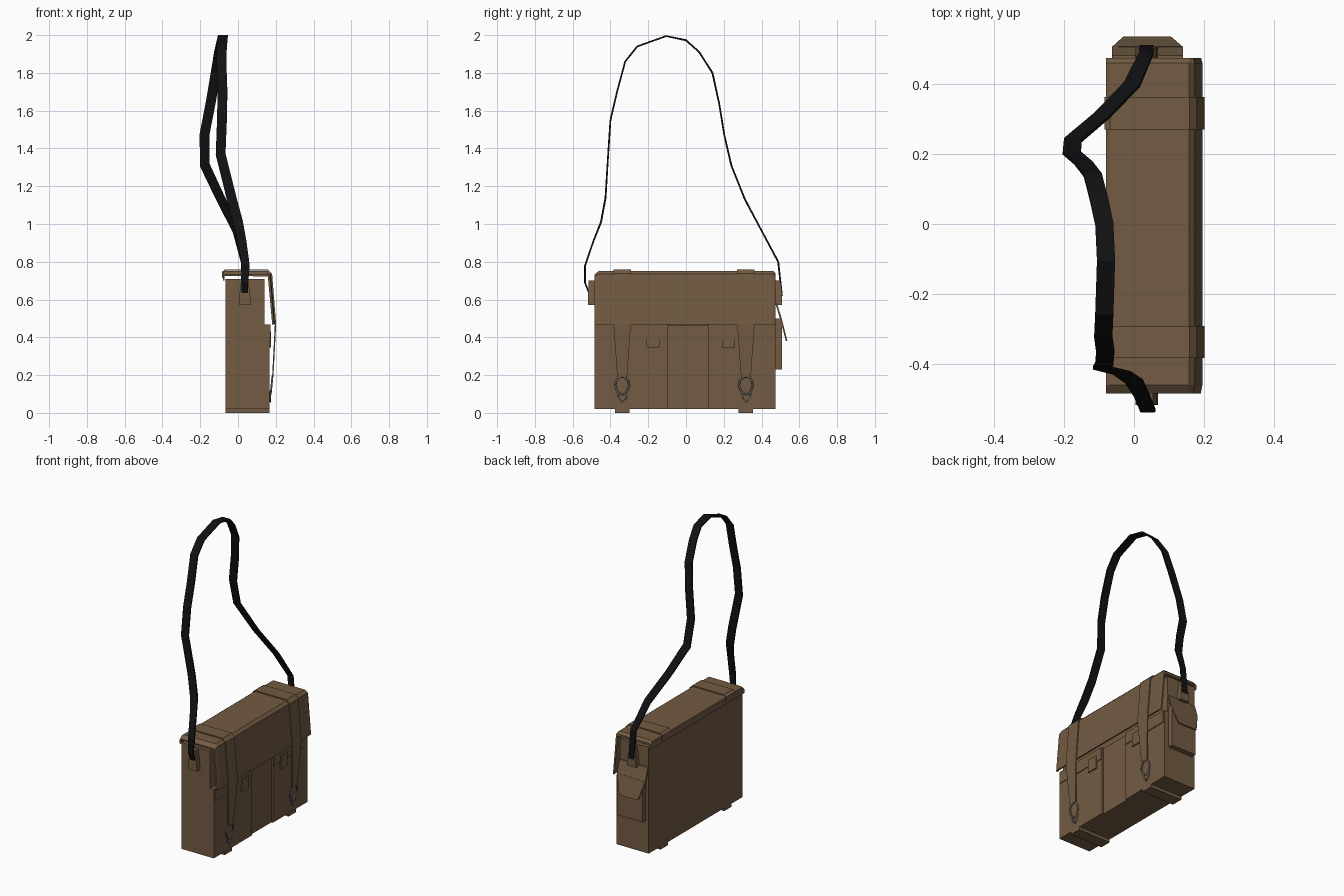
import bpy, bmesh, math
from mathutils import Vector

if "Cube" in bpy.data.objects:
    bpy.data.objects.remove(bpy.data.objects["Cube"])


def material(name, rgb):
    m = bpy.data.materials.new(name)
    m.diffuse_color = (*rgb, 1)
    m.use_nodes = True
    m.node_tree.nodes["Principled BSDF"].inputs["Base Color"].default_value = m.diffuse_color
    return m


CANVAS = material("canvas_brown", (0.17, 0.105, 0.056))
BLACK = material("webbing_black", (0.006, 0.006, 0.007))
METAL = material("metal_grey", (0.22, 0.22, 0.22))


def finish(name, bm, mat):
    bmesh.ops.recalc_face_normals(bm, faces=bm.faces)
    me = bpy.data.meshes.new(name)
    bm.to_mesh(me)
    bm.free()
    me.materials.append(mat)
    ob = bpy.data.objects.new(name, me)
    bpy.context.collection.objects.link(ob)
    return ob


def loft(name, rings, mat=CANVAS):
    """Skin equal-length closed rings and cap both ends."""
    bm = bmesh.new()
    vs = [[bm.verts.new(p) for p in r] for r in rings]
    n = len(rings[0])
    for a, b in zip(vs, vs[1:]):
        for i in range(n):
            j = (i + 1) % n
            bm.faces.new((a[i], a[j], b[j], b[i]))
    bm.faces.new(vs[0])
    bm.faces.new(vs[-1])
    return finish(name, bm, mat)


def rect(x0, x1, y0, y1, z):
    return [(x0, y0, z), (x1, y0, z), (x1, y1, z), (x0, y1, z)]


def box(name, x, y, z):
    return loft(name, [rect(*x, *y, z[0]), rect(*x, *y, z[1])])


def ribbon(name, path, axis, widths, thick, mat):
    """Flat webbing along a path, its width lying along the given axis."""
    pts = [Vector(p) for p in path]
    rings = []
    for i, p in enumerate(pts):
        t = (pts[min(i + 1, len(pts) - 1)] - pts[max(i - 1, 0)]).normalized()
        side = (axis - t * axis.dot(t)).normalized()
        nrm = t.cross(side) * thick / 2
        s = side * widths[i]
        rings.append([p - s - nrm, p + s - nrm, p + s + nrm, p - s + nrm])
    return loft(name, rings, mat)


def wire(name, pts, radius, closed=True):
    cu = bpy.data.curves.new(name, 'CURVE')
    cu.dimensions = '3D'
    cu.bevel_depth = radius
    cu.bevel_resolution = 1
    sp = cu.splines.new('POLY')
    sp.points.add(len(pts) - 1)
    for q, p in zip(sp.points, pts):
        q.co = (*p, 1)
    sp.use_cyclic_u = closed
    cu.materials.append(METAL)
    ob = bpy.data.objects.new(name, cu)
    bpy.context.collection.objects.link(ob)


# Main compartment
box("body", (-0.065, 0.14), (-0.485, 0.475), (0.02, 0.71))

# Front panel filling the recess between the pockets
box("front_panel", (0.14, 0.155), (-0.095, 0.12), (0.02, 0.465))

# Two front pockets, each with a closing flap and tab
for side, y0, y1, ty in (("left", -0.485, -0.095, -0.175), ("right", 0.12, 0.475, 0.225)):
    box(side + "_front_pocket", (0.14, 0.166), (y0, y1), (0.02, 0.468))
    box(side + "_pocket_flap", (0.164, 0.171), (y0 + 0.005, y1 - 0.005), (0.39, 0.468))
    box(side + "_pocket_tab", (0.168, 0.176), (ty - 0.035, ty + 0.035), (0.345, 0.43))


# Lid: one bent sheet with chamfered ends
def lid_ring(y, drop, pull):
    top = 0.752 - drop
    prof = [(-0.08, 0.70), (-0.08, 0.744 - drop), (-0.068, top), (0.157, top),
            (0.174 - pull, 0.735 - drop * 0.5), (0.196 - pull, 0.468), (0.186 - pull, 0.468),
            (0.158, 0.722), (-0.071, 0.726), (-0.071, 0.70)]
    return [(x, y, z) for x, z in prof]


loft("lid", [lid_ring(-0.485, 0.02, 0.005), lid_ring(-0.46, 0, 0),
             lid_ring(0.46, 0, 0), lid_ring(0.475, 0.015, 0.004)])

# Closure straps, bottom bands and metal clips
Y = Vector((0, 1, 0))
for side, yc in (("left", -0.338), ("right", 0.317)):
    prof = [(-0.081, 0.715), (-0.081, 0.747), (-0.068, 0.756), (0.158, 0.756),
            (0.177, 0.737), (0.1985, 0.468), (0.184, 0.19)]
    ribbon(side + "_closure_strap", [(x, yc, z) for x, z in prof], Y,
           [0.046] * 6 + [0.026], 0.007, CANVAS)
    box(side + "_bottom_band", (-0.065, 0.168), (yc - 0.038, yc + 0.038), (0, 0.022))
    # D shaped ring
    ring = []
    for k in range(12):
        a = 2 * math.pi * k / 12
        z = 0.145 + 0.048 * math.sin(a)
        w = 0.037 if math.sin(a) >= 0 else 0.033
        ring.append((0.168 + (z - 0.05) * 0.1, yc + w * math.cos(a), z))
    wire(side + "_clip_ring", ring, 0.005)
    # Swivel hook hanging below the ring
    hook = [(-0.022, 0.115), (-0.02, 0.085), (0, 0.058), (0.022, 0.078), (0.024, 0.115)]
    wire(side + "_clip_hook", [(0.172, yc + y, z) for y, z in hook], 0.004, False)

# Side pocket with flared flap on the +y end
box("side_pocket", (-0.045, 0.135), (0.475, 0.508), (0.23, 0.50))
loft("side_pocket_flap", [
    rect(-0.03, 0.105, 0.529, 0.537, 0.38),
    rect(-0.063, 0.14, 0.497, 0.507, 0.50),
    rect(-0.063, 0.14, 0.473, 0.482, 0.58)])

# Shoulder strap anchors on both ends
for side, yb, s in (("front", -0.485, -1), ("back", 0.475, 1)):
    def ring(h, d, z):
        return rect(0.036 - h, 0.036 + h, yb - s * 0.004, yb + s * d, z)
    loft(side + "_strap_anchor", [ring(0.032, 0.033, 0.57), ring(0.028, 0.033, 0.63),
                                  ring(0.018, 0.022 if s > 0 else 0.03, 0.70)])

# Shoulder strap
path = [(0.036, -0.507, 0.62), (0.036, -0.535, 0.69), (0.04, -0.534, 0.78),
        (0.022, -0.49, 0.91), (0.0, -0.45, 1.01), (-0.035, -0.426, 1.14),
        (-0.092, -0.412, 1.37), (-0.085, -0.40, 1.55), (-0.082, -0.365, 1.70),
        (-0.088, -0.322, 1.86), (-0.085, -0.258, 1.94), (-0.08, -0.105, 1.995),
        (-0.085, 0.0, 1.973), (-0.10, 0.07, 1.91), (-0.118, 0.14, 1.80),
        (-0.145, 0.175, 1.64), (-0.178, 0.203, 1.47), (-0.175, 0.24, 1.31),
        (-0.09, 0.312, 1.13), (-0.005, 0.40, 0.965), (0.035, 0.488, 0.80),
        (0.036, 0.508, 0.62)]
ribbon("shoulder_strap", path, Vector((1, 0, 0)), [0.018] * 2 + [0.022] * 2 + [0.026] * 14
       + [0.024] * 2 + [0.02] * 2, 0.009, BLACK)
